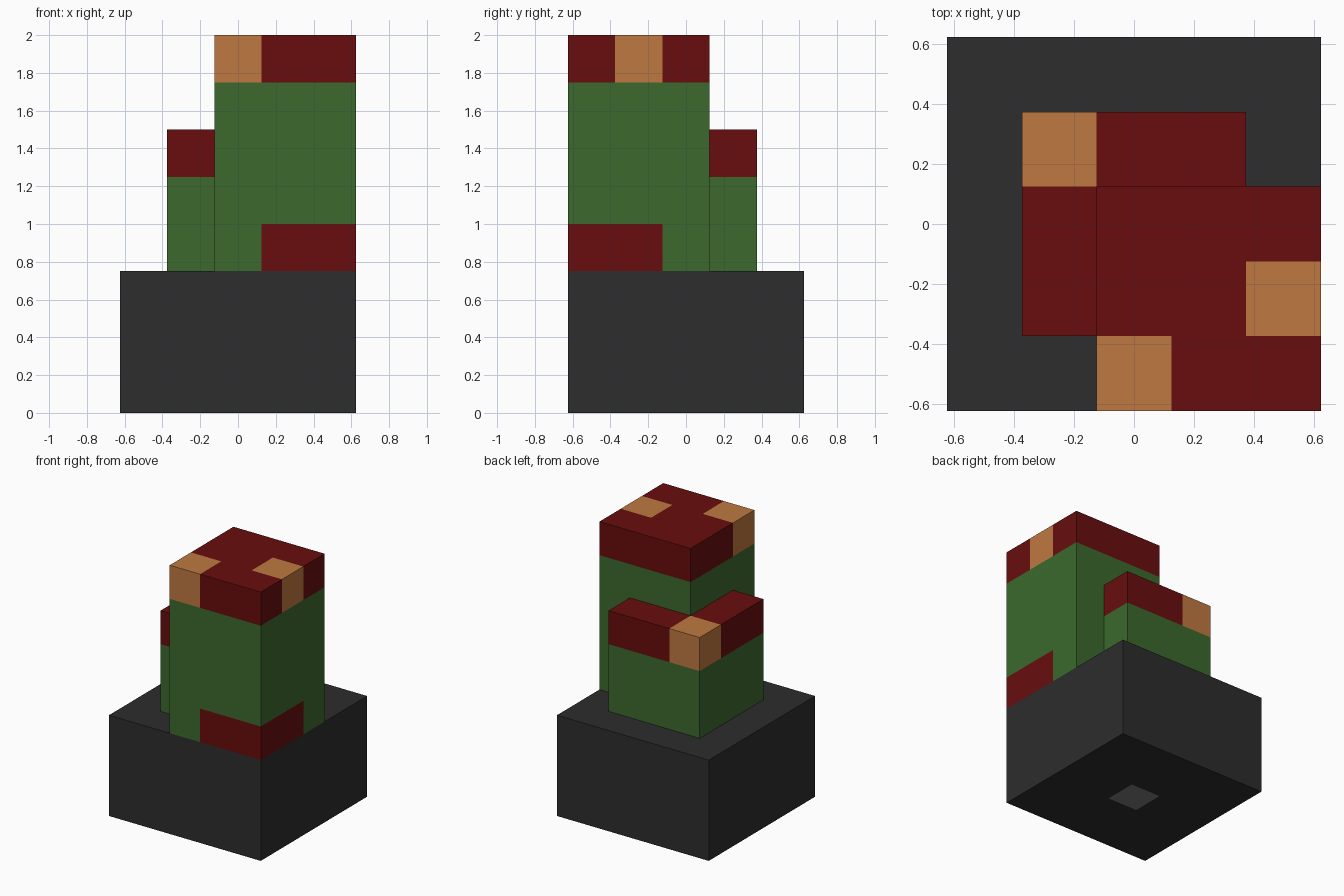
import bpy
import bmesh
from mathutils import Vector

UNIT = 0.25                          # one block
ORIGIN = Vector((-0.625, -0.625, 0))

if "Cube" in bpy.data.objects:
    bpy.data.objects.remove(bpy.data.objects["Cube"], do_unlink=True)


def material(name, r, g, b):
    mat = bpy.data.materials.new(name)
    mat.use_nodes = True
    mat.diffuse_color = (r, g, b, 1)
    mat.node_tree.nodes["Principled BSDF"].inputs["Base Color"].default_value = (r, g, b, 1)
    return mat


charcoal = material("charcoal", 0.026, 0.026, 0.026)
grey = material("mid grey", 0.2, 0.2, 0.2)
green = material("leaf green", 0.045, 0.141, 0.026)
red = material("dark red", 0.138, 0.004, 0.004)
orange = material("warm orange", 0.52, 0.19, 0.053)


def block(name, outline, bottom, top, body, patches):
    """Extrude an outline (in blocks), cut it along each patch and colour the patches.
    A patch is (material, low corner, high corner); later patches win."""
    bm = bmesh.new()
    base = bm.faces.new([bm.verts.new((x, y, bottom)) for x, y in outline])
    raised = bmesh.ops.extrude_face_region(bm, geom=[base], use_keep_orig=True)["geom"]
    verts = [v for v in raised if isinstance(v, bmesh.types.BMVert)]
    bmesh.ops.translate(bm, vec=(0, 0, top - bottom), verts=verts)
    bmesh.ops.recalc_face_normals(bm, faces=bm.faces)

    # Cut along the sides of every patch
    for axis in range(3):
        normal = Vector([float(i == axis) for i in range(3)])
        for level in sorted({corner[axis] for p in patches for corner in p[1:]}):
            bmesh.ops.bisect_plane(bm, geom=bm.verts[:] + bm.edges[:] + bm.faces[:],
                                   plane_co=normal * level, plane_no=normal, dist=1e-5)

    # Colour the faces that lie inside a patch
    mats = list(dict.fromkeys([body] + [p[0] for p in patches]))
    for face in bm.faces:
        c = face.calc_center_median()
        for mat, low, high in patches:
            if all(low[i] - 1e-4 <= c[i] <= high[i] + 1e-4 for i in range(3)):
                face.material_index = mats.index(mat)

    for v in bm.verts:
        v.co = ORIGIN + v.co * UNIT
    mesh = bpy.data.meshes.new(name)
    bm.to_mesh(mesh)
    bm.free()
    for mat in mats:
        mesh.materials.append(mat)
    obj = bpy.data.objects.new(name, mesh)
    bpy.context.scene.collection.objects.link(obj)
    return obj


def rectangle(x0, y0, x1, y1):
    return [(x0, y0), (x1, y0), (x1, y1), (x0, y1)]


# Heavy base with a grey block showing underneath
block("base", rectangle(0, 0, 5, 5), 0, 3, charcoal,
      [(grey, (2, 2, 0), (3, 3, 1))])

# Tall tower: red cap with two orange blocks, red foot at the front corner
block("tall_tower", rectangle(2, 0, 5, 3), 3, 8, green,
      [(red, (2, 0, 7), (5, 3, 8)),
       (red, (3, 0, 3), (5, 2, 4)),
       (orange, (2, 0, 7), (3, 1, 8)),
       (orange, (4, 1, 7), (5, 2, 8))])

# Low corner wall wrapped round the back of the tower
block("corner_wall", [(1, 1), (2, 1), (2, 3), (4, 3), (4, 4), (1, 4)], 3, 6, green,
      [(red, (1, 1, 5), (4, 4, 6)),
       (orange, (1, 3, 5), (2, 4, 6))])
